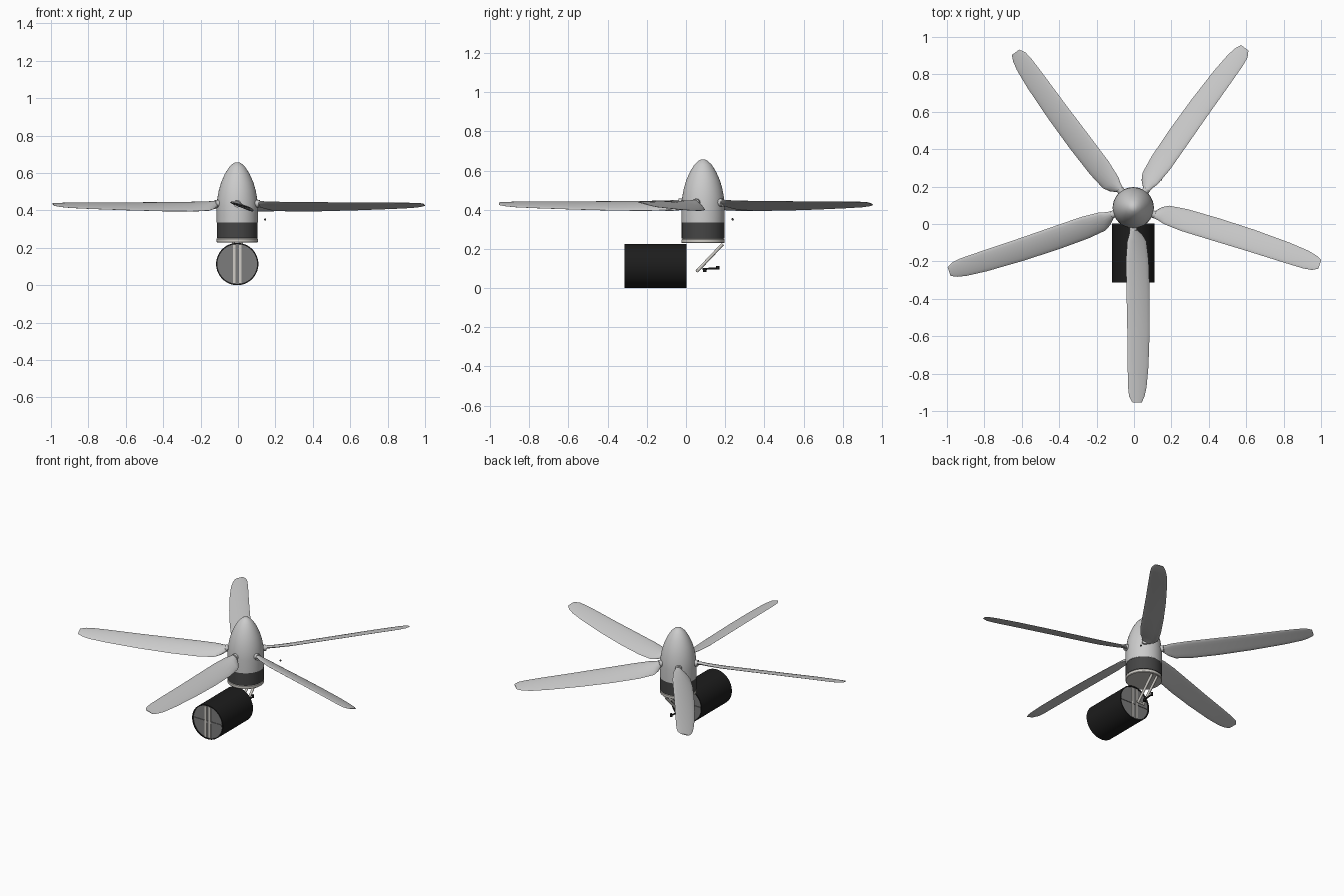
import bpy, bmesh, math
from mathutils import Vector, Matrix

if "Cube" in bpy.data.objects:
    bpy.data.objects.remove(bpy.data.objects["Cube"])

HUB = Vector((-0.004, 0.087, 0))


def mat(name, c):
    m = bpy.data.materials.new(name)
    m.diffuse_color = (*c, 1)
    m.use_nodes = True
    m.node_tree.nodes["Principled BSDF"].inputs["Base Color"].default_value = m.diffuse_color
    return m


BLACK = mat("black", (0.012, 0.012, 0.012))
DARK = mat("dark_grey", (0.06, 0.06, 0.06))
MID = mat("mid_grey", (0.2, 0.2, 0.2))
PALE = mat("pale_metal", (0.62, 0.6, 0.56))


def make(name, bm, material=None, loc=(0, 0, 0), angle=35):
    bmesh.ops.recalc_face_normals(bm, faces=bm.faces)
    me = bpy.data.meshes.new(name)
    bm.to_mesh(me)
    bm.free()
    ob = bpy.data.objects.new(name, me)
    bpy.context.collection.objects.link(ob)
    ob.location = loc
    if material:
        me.materials.append(material)
    bpy.ops.object.select_all(action='DESELECT')
    ob.select_set(True)
    bpy.context.view_layer.objects.active = ob
    bpy.ops.object.shade_smooth_by_angle(angle=math.radians(angle))
    return ob


def lathe(name, profile, material=None, loc=(0, 0, 0), n=64):
    bm = bmesh.new()
    vs = [bm.verts.new((r, 0, z)) for r, z in profile]
    es = [bm.edges.new(p) for p in zip(vs, vs[1:])]
    bmesh.ops.spin(bm, geom=vs + es, cent=(0, 0, 0), axis=(0, 0, 1),
                   angle=2 * math.pi, steps=n)
    bmesh.ops.remove_doubles(bm, verts=bm.verts, dist=1e-4)
    return make(name, bm, material, loc)


def rod(name, a, b, r, material=None, n=16):
    a, b = Vector(a), Vector(b)
    bm = bmesh.new()
    m = Matrix.Translation((a + b) / 2) @ (b - a).to_track_quat('Z', 'Y').to_matrix().to_4x4()
    bmesh.ops.create_cone(bm, cap_ends=True, segments=n, radius1=r, radius2=r,
                          depth=(b - a).length, matrix=m)
    return make(name, bm, material)


def box(name, c, size, material=None):
    bm = bmesh.new()
    bmesh.ops.create_cube(bm, size=1, matrix=Matrix.Translation(c) @ Matrix.Diagonal((*size, 1)))
    return make(name, bm, material)


def ball(name, c, r, material=None):
    bm = bmesh.new()
    bmesh.ops.create_uvsphere(bm, u_segments=16, v_segments=10, radius=r)
    return make(name, bm, material, c)


# Hub: pointed spinner, dark band and pale base plate
lathe("spinner", [(0.11, 0.335), (0.11, 0.42), (0.107, 0.46), (0.099, 0.505),
                  (0.086, 0.55), (0.066, 0.595), (0.044, 0.63), (0.022, 0.651),
                  (0.01, 0.656), (0, 0.657)], None, HUB)
lathe("hub_band", [(0, 0.335), (0.109, 0.335), (0.109, 0.252), (0, 0.252)], DARK, HUB)
lathe("base_plate", [(0, 0.252), (0.105, 0.252), (0.11, 0.248), (0.11, 0.232),
                     (0.107, 0.229), (0, 0.229)], PALE, HUB)

# Blades: stations of radius, trailing and leading offsets, high and low edge heights, thickness
STATIONS = [(0.115, -0.018, 0.018, 0.445, 0.425, 0.024),
            (0.145, -0.022, 0.05, 0.447, 0.412, 0.022),
            (0.18, -0.032, 0.07, 0.448, 0.402, 0.02),
            (0.28, -0.039, 0.082, 0.446, 0.398, 0.018),
            (0.45, -0.036, 0.088, 0.445, 0.399, 0.016),
            (0.65, -0.032, 0.088, 0.444, 0.404, 0.013),
            (0.85, -0.03, 0.081, 0.444, 0.411, 0.011),
            (0.96, -0.028, 0.071, 0.443, 0.416, 0.009),
            (1.01, -0.022, 0.06, 0.442, 0.421, 0.007),
            (1.042, -0.004, 0.045, 0.44, 0.427, 0.004)]


def blade_mesh():
    bm = bmesh.new()
    rings, n = [], 16
    for r, t0, t1, z0, z1, th in STATIONS:
        ring = []
        for i in range(n):
            a = 2 * math.pi * i / n
            u = (1 - math.cos(a)) / 2
            h = math.sin(a) * th / 2 + math.sin(math.pi * u) * th * 0.25
            ring.append(bm.verts.new((r, t0 + (t1 - t0) * u, z0 + (z1 - z0) * u + h - 0.003)))
        rings.append(ring)
    for A, B in zip(rings, rings[1:]):
        for i in range(n):
            j = (i + 1) % n
            bm.faces.new((A[i], A[j], B[j], B[i]))
    bm.faces.new(rings[0])
    bm.faces.new(rings[-1])
    return bm


for k in range(5):
    ang = math.radians(-90 + 72 * k)
    d = Vector((math.cos(ang), math.sin(ang), 0))
    blade = make(f"blade_{k + 1}", blade_mesh(), None, HUB, 50)
    blade.rotation_euler.z = ang
    up = Vector((0, 0, 0.436))
    rod(f"blade_root_{k + 1}", HUB + d * 0.09 + up, HUB + d * 0.125 + up, 0.02)

# Drum under the hub, lying along y, with ribs on both end discs
CX, CZ, R = -0.004, 0.113, 0.113
drum = lathe("drum", [(0.106, -0.158), (R, -0.158), (R, 0.158), (0.106, 0.158), (0.106, -0.158)],
             BLACK, (CX, -0.156, CZ))
drum.rotation_euler.x = math.pi / 2
rod("drum_core", (CX, -0.309, CZ), (CX, -0.003, CZ), 0.107, MID, 64)
for side, y in (("front", -0.311), ("back", -0.001)):
    for s in (-1, 1):
        box(f"{side}_upright_rib", (CX + s * 0.015, y, CZ), (0.013, 0.006, 0.205), PALE)
    box(f"{side}_cross_rib", (CX, y, CZ), (0.205, 0.004, 0.014), MID)

# Slanted pair of struts below the hub
for s in (-1, 1):
    x = CX + s * 0.02
    rod("strut", (x, 0.055, 0.085), (x, 0.188, 0.225), 0.008, PALE)
rod("strut_pin", (CX - 0.028, 0.057, 0.088), (CX + 0.028, 0.057, 0.088), 0.007, PALE)

# Small crank handle and loose sensor bead
rod("crank_arm", (CX, 0.085, 0.098), (CX, 0.165, 0.1), 0.005, BLACK)
rod("crank_foot", (CX, 0.095, 0.1), (CX, 0.095, 0.083), 0.009, BLACK)
rod("crank_knob", (CX, 0.162, 0.094), (CX, 0.162, 0.113), 0.008, BLACK)
ball("bead", (0.145, 0.238, 0.351), 0.006, DARK)
